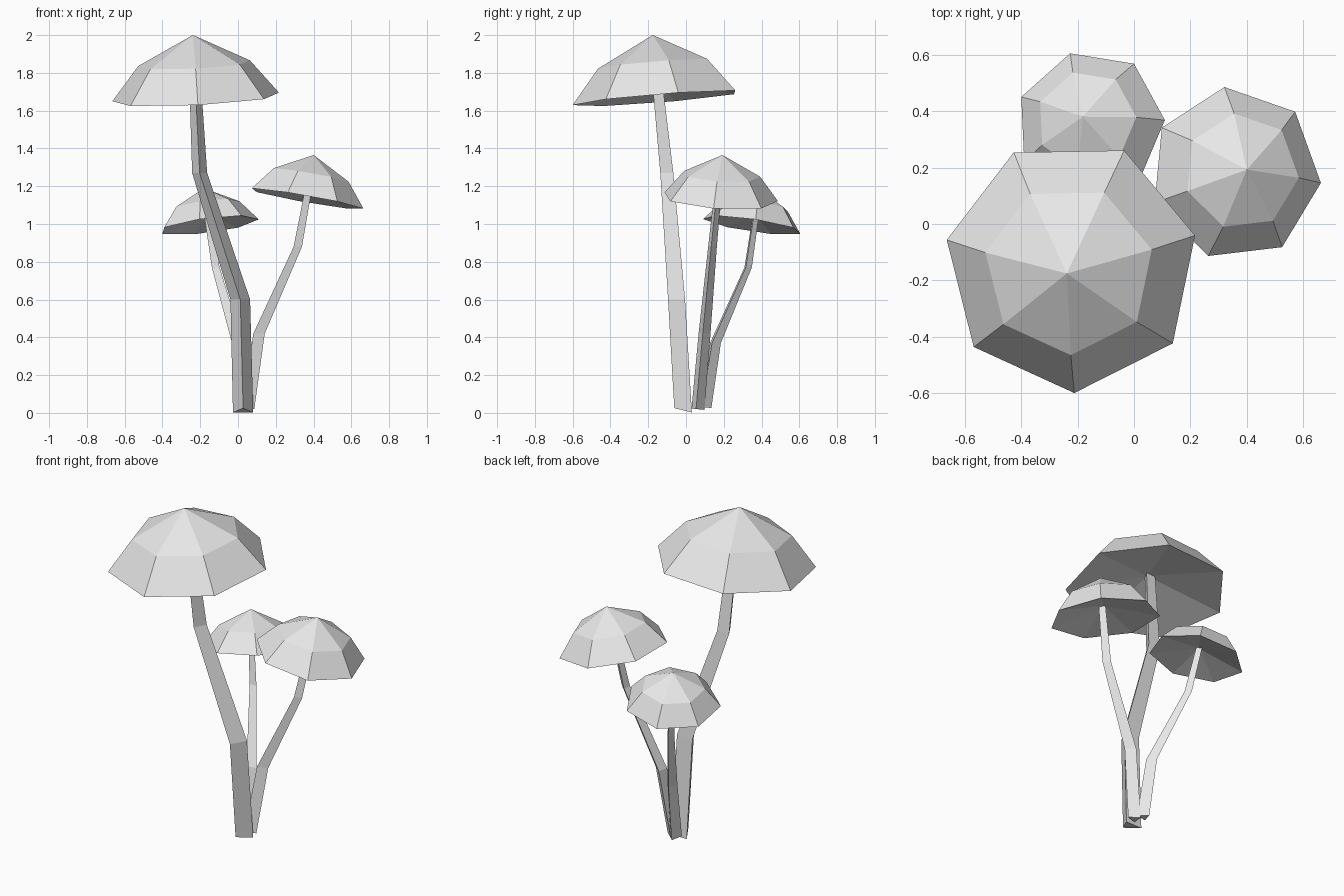
import bpy, bmesh
from math import sin, cos, radians, tau
from mathutils import Vector

cube = bpy.data.objects.get("Cube")
if cube:
    bpy.data.objects.remove(cube, do_unlink=True)

grey = bpy.data.materials.new("light grey")
grey.use_nodes = True
colour = (0.8, 0.8, 0.8, 1)
grey.diffuse_color = colour
grey.node_tree.nodes["Principled BSDF"].inputs["Base Color"].default_value = colour


def finish(bm, name):
    bmesh.ops.recalc_face_normals(bm, faces=bm.faces)
    mesh = bpy.data.meshes.new(name)
    bm.to_mesh(mesh)
    bm.free()
    mesh.materials.append(grey)
    bpy.context.collection.objects.link(bpy.data.objects.new(name, mesh))


def circle(radius, sides, start):
    """Points of a flat polygon around the origin."""
    angles = [radians(start) + tau * i / sides for i in range(sides)]
    return [Vector((radius * cos(a), radius * sin(a), 0)) for a in angles]


def bridge(bm, low, high):
    for i in range(len(low)):
        j = (i + 1) % len(low)
        bm.faces.new((low[i], low[j], high[j], high[i]))


def fan(bm, ring, tip):
    for i in range(len(ring)):
        bm.faces.new((ring[i], ring[(i + 1) % len(ring)], tip))


def cap(name, centre, radius, height, slope, start):
    """Seven-sided tilted dome with a shallow hollow underside."""
    centre = Vector(centre)
    normal = Vector((-slope[0], -slope[1], 1)).normalized()
    turn = Vector((0, 0, 1)).rotation_difference(normal)
    bm = bmesh.new()

    def ring(r, z):
        lift = Vector((0, 0, z))
        return [bm.verts.new(centre + turn @ (p + lift)) for p in circle(r, 7, start)]

    rim = ring(radius, 0)
    shoulder = ring(radius * 0.67, height * 0.54)
    bridge(bm, rim, shoulder)
    fan(bm, shoulder, bm.verts.new(centre + normal * height))
    fan(bm, rim, bm.verts.new(centre + normal * height * 0.3))
    finish(bm, name)


def stem(name, path, radii, start, base_tilt):
    """Three-sided tapering stalk that bends at each path point."""
    bm = bmesh.new()
    rings = []
    for k, (point, r) in enumerate(zip(path, radii)):
        ring = []
        for p in circle(r, 3, start):
            if k == 0:
                p.z = -base_tilt * p.y
            ring.append(bm.verts.new(Vector(point) + p))
        rings.append(ring)
    for low, high in zip(rings, rings[1:]):
        bridge(bm, low, high)
    bm.faces.new(rings[0])
    bm.faces.new(rings[-1])
    finish(bm, name)


# Tall mushroom
cap("tall_cap", (-0.222, -0.149, 1.665), 0.453, 0.337, (0.05, 0.08), 14)
stem("tall_stem",
     [(0.027, 0, 0.01), (0.012, -0.035, 0.6), (-0.203, -0.09, 1.27), (-0.228, -0.145, 1.77)],
     [0.062, 0.06, 0.046, 0.035], -90, 0.25)

# Middle mushroom
cap("middle_cap", (0.36, 0.179, 1.133), 0.31, 0.236, (-0.175, -0.06), 97)
stem("middle_stem",
     [(0.047, 0.06, 0.02), (0.105, 0.095, 0.42), (0.312, 0.138, 0.88), (0.372, 0.17, 1.2)],
     [0.04, 0.037, 0.027, 0.022], -10, 0.1)

# Short mushroom
cap("short_cap", (-0.156, 0.352, 0.993), 0.268, 0.2, (0.128, -0.149), 106)
stem("short_stem",
     [(0.01, 0.095, 0.03), (-0.005, 0.15, 0.37), (-0.12, 0.325, 0.77), (-0.164, 0.367, 1.05)],
     [0.04, 0.035, 0.024, 0.02], -20, 0.1)
